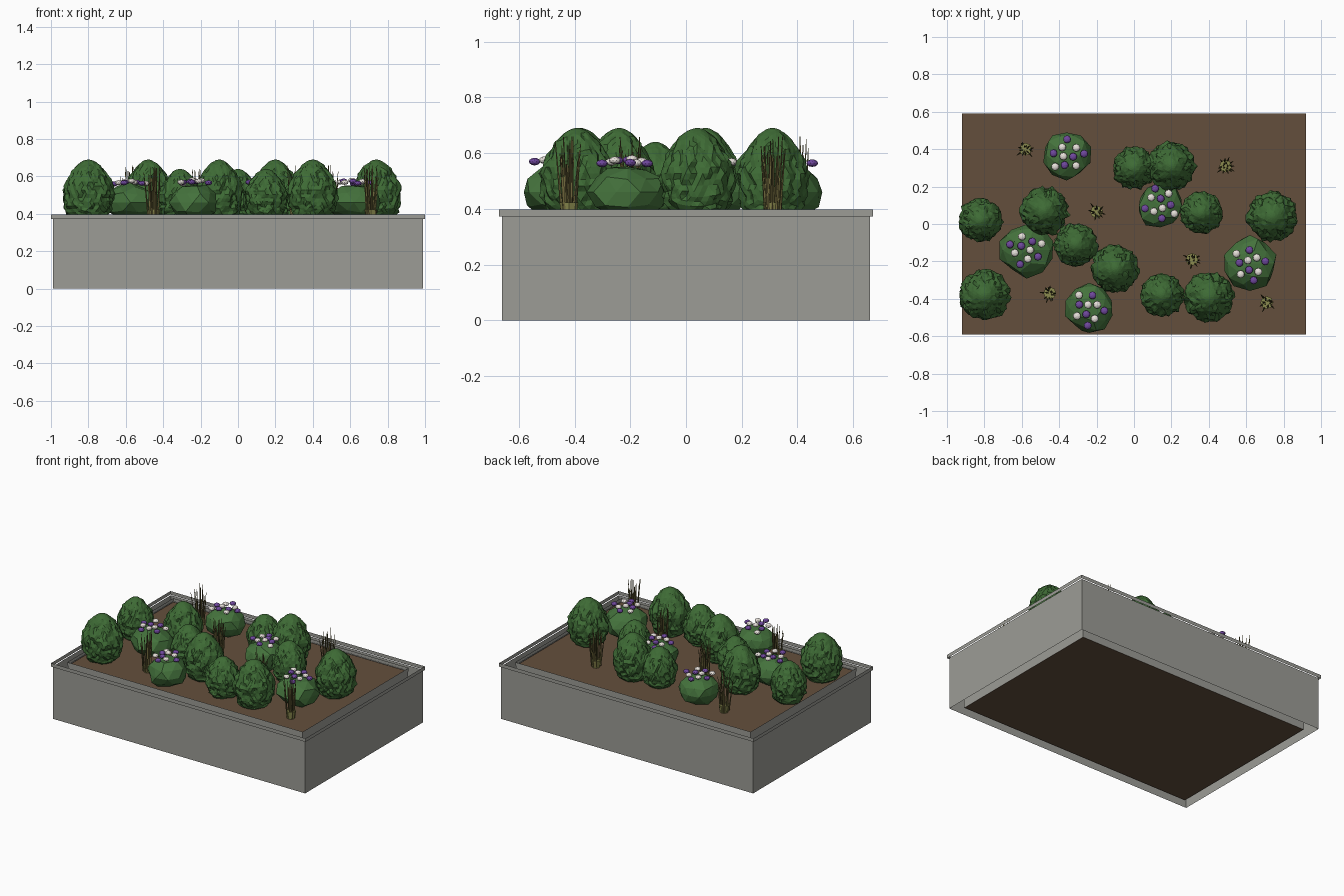
import bpy, bmesh, math, random
from mathutils import Vector, Matrix, noise

if "Cube" in bpy.data.objects:
    bpy.data.objects.remove(bpy.data.objects["Cube"])

random.seed(4)


def mat(name, r, g, b):
    lin = [((c / 255 + 0.055) / 1.055) ** 2.4 for c in (r, g, b)]
    m = bpy.data.materials.new(name)
    m.diffuse_color = (*lin, 1)
    m.use_nodes = True
    m.node_tree.nodes["Principled BSDF"].inputs["Base Color"].default_value = m.diffuse_color
    return m


STONE = mat("stone grey", 156, 156, 150)
SOIL = mat("soil brown", 100, 79, 60)
BUSH = mat("bush green", 62, 107, 53)
MOUND = mat("mound green", 68, 114, 60)
PURPLE = mat("purple petals", 112, 72, 158)
WHITE = mat("white petals", 232, 226, 220)
GRASS = mat("dry grass", 112, 104, 60)
TUFT = mat("tuft olive", 138, 138, 78)


def finish(bm, name, *mats):
    me = bpy.data.meshes.new(name)
    bm.to_mesh(me)
    bm.free()
    for m in mats:
        me.materials.append(m)
    ob = bpy.data.objects.new(name, me)
    bpy.context.collection.objects.link(ob)
    return ob


def band(bm, x, y, z0, z1, inward=False):
    """Open rectangular sheet running round the planter."""
    pts = [(-x, -y), (x, -y), (x, y), (-x, y)]
    lo = [bm.verts.new((*p, z0)) for p in pts]
    hi = [bm.verts.new((*p, z1)) for p in pts]
    for i in range(4):
        j = (i + 1) % 4
        f = [lo[i], lo[j], hi[j], hi[i]]
        bm.faces.new(f[::-1] if inward else f)


# Planter walls: outer and inner sheets, open at top and bottom
bm = bmesh.new()
band(bm, 0.99, 0.66, 0, 0.374)
band(bm, 0.922, 0.592, 0, 0.372, True)
finish(bm, "planter_walls", STONE)

# Rim band
bm = bmesh.new()
band(bm, 1.0, 0.67, 0.372, 0.397)
band(bm, 0.925, 0.595, 0.372, 0.395, True)
finish(bm, "planter_rim", STONE)

# Soil block
bm = bmesh.new()
bmesh.ops.create_cube(bm, size=1, matrix=Matrix.Translation((0, 0, 0.186))
                      @ Matrix.Diagonal((1.84, 1.18, 0.370, 1)))
finish(bm, "soil", SOIL)


# Tall lumpy bushes
def bush(i, x, y, r, top):
    bm = bmesh.new()
    bmesh.ops.create_icosphere(bm, subdivisions=4, radius=1)
    base = 0.365
    half = (top - base) / 2
    seed = Vector((i * 7.3, i * 3.1, 0))
    for v in bm.verts:
        d = v.co.normalized()
        ring = math.hypot(d.x, d.y)
        k = 1 - 0.28 * d.z if d.z > 0 else 1 / max(ring, 0.2) ** 0.6
        n = noise.noise(Vector((d.x * 4, d.y * 4, d.z * 2.2)) + seed)
        n2 = noise.noise(Vector((d.x * 9, d.y * 9, d.z * 5)) + seed)
        k *= 0.96 + 0.13 * n + 0.12 * n2
        up = d.z * (1 + 0.06 * n2 * (1 - abs(d.z)))
        v.co = (x + d.x * r * k, y + d.y * r * k, base + half * (1 + up))
    finish(bm, f"bush_{i}", BUSH)


BUSHES = [(-.82, .02, .118, .65), (-.48, .07, .13, .69), (-.31, -.11, .118, .64),
          (-.10, -.24, .13, .69), (-.80, -.38, .138, .69), (0, .30, .115, .64),
          (.20, .31, .13, .69), (.36, .06, .115, .64), (.74, .04, .135, .69),
          (.15, -.38, .117, .64), (.40, -.39, .135, .69)]
for i, b in enumerate(BUSHES):
    bush(i, *b)


# Low faceted mounds topped with flowers
def mound(i, x, y, r):
    bm = bmesh.new()
    bmesh.ops.create_icosphere(bm, subdivisions=2, radius=1)
    for v in bm.verts:
        d = v.co.normalized()
        k = random.uniform(0.9, 1.08)
        v.co = (x + d.x * r * k, y + d.y * r * k, 0.46 + d.z * 0.1 * k)
    finish(bm, f"flower_mound_{i}", MOUND)

    bm = bmesh.new()
    turn = random.random() * 6
    for n in range(10):
        a = turn + n * 2.4
        d = 0.094 * math.sqrt((n + 0.4) / 9.5)
        z = 0.575 - 0.012 * (d / 0.09) + random.uniform(-0.004, 0.01)
        before = len(bm.faces)
        bmesh.ops.create_icosphere(
            bm, subdivisions=2, radius=0.021,
            matrix=Matrix.Translation((x + d * math.cos(a), y + d * math.sin(a), z))
            @ Matrix.Diagonal((1, 1, 0.65, 1)))
        bm.faces.ensure_lookup_table()
        for f in bm.faces[before:]:
            f.material_index = n % 2
    finish(bm, f"flowers_{i}", WHITE, PURPLE)


for i, m in enumerate([(-.36, .37, .13), (-.575, -.14, .142), (.14, .10, .125),
                       (.62, -.21, .142), (-.24, -.45, .132)]):
    mound(i, *m)


# Grass tufts: small base clump and thin upright blades
def tuft(i, x, y):
    bm = bmesh.new()
    bmesh.ops.create_cone(bm, segments=8, radius1=0.026, radius2=0.034, depth=0.055,
                          cap_ends=True, matrix=Matrix.Translation((x, y, 0.395)))
    finish(bm, f"grass_base_{i}", TUFT)
    bm = bmesh.new()
    for n in range(22):
        a = n * 2.4 + random.uniform(-.3, .3)
        d = random.uniform(0.008, 0.03)
        out = d * random.uniform(1.4, 2.0)
        c, s = math.cos(a), math.sin(a)
        p = Vector((x + d * c, y + d * s, 0.38))
        q = Vector((x + out * c, y + out * s, random.uniform(0.56, 0.66)))
        axis = q - p
        bmesh.ops.create_cone(
            bm, segments=4, radius1=0.0055, radius2=0.0015, depth=axis.length,
            cap_ends=True, matrix=Matrix.Translation((p + q) / 2)
            @ axis.to_track_quat('Z', 'Y').to_matrix().to_4x4())
    finish(bm, f"grass_blades_{i}", GRASS)


for i, p in enumerate([(-.58, .40), (.49, .31), (-.20, .065),
                       (.31, -.19), (-.45, -.37), (.71, -.42)]):
    tuft(i, *p)
